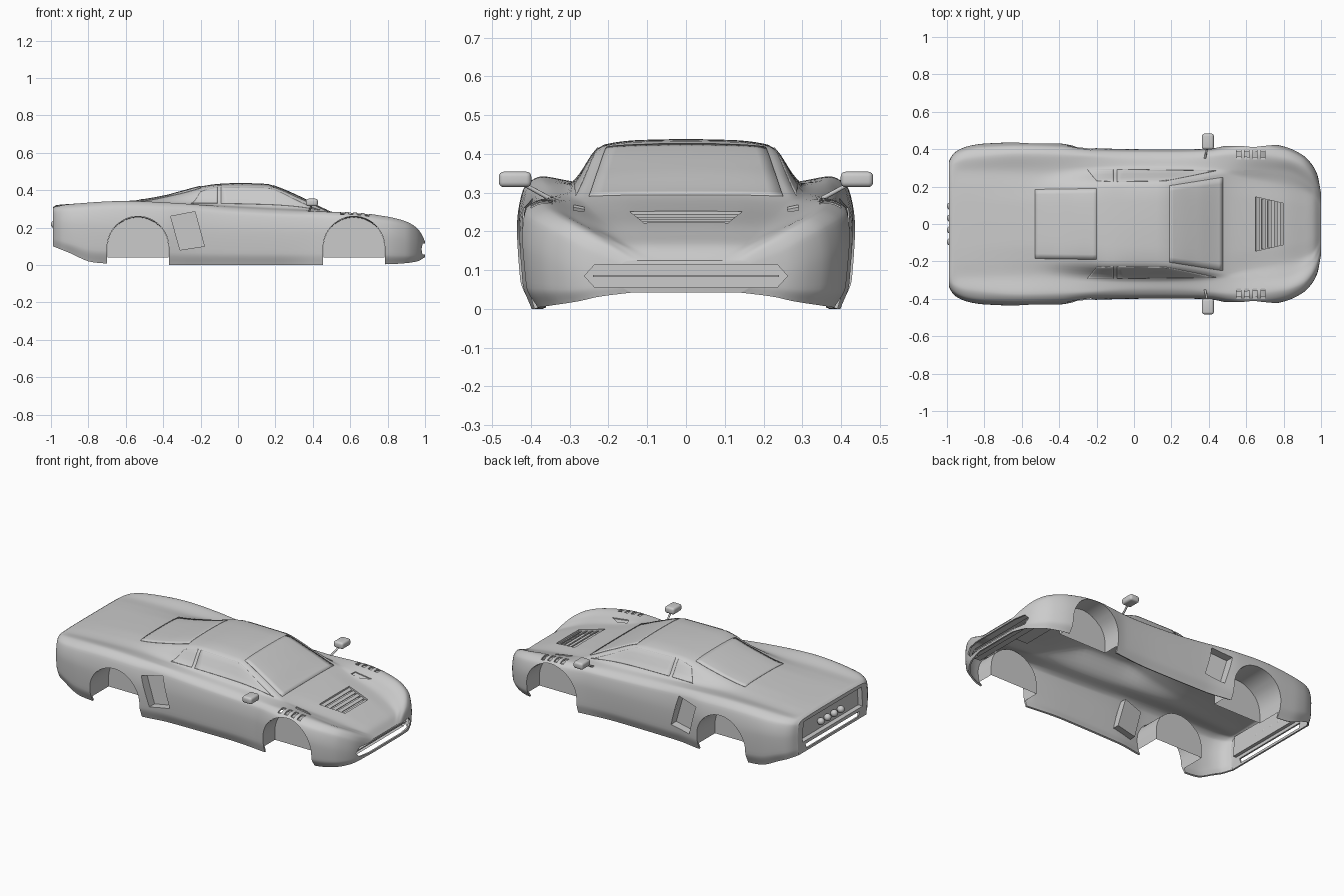
import bpy, bmesh, math
from mathutils import Vector, Matrix

if "Cube" in bpy.data.objects:
    bpy.data.objects.remove(bpy.data.objects["Cube"])

paint = bpy.data.materials.new("light_grey_paint")
paint.diffuse_color = (0.6, 0.6, 0.6, 1)
paint.use_nodes = True
paint.node_tree.nodes["Principled BSDF"].inputs["Base Color"].default_value = paint.diffuse_color


def pchip(ts, vs, t):
    """Smooth interpolation without overshoot."""
    n = len(ts)
    t = min(max(t, ts[0]), ts[-1])
    d = [(vs[i + 1] - vs[i]) / (ts[i + 1] - ts[i]) for i in range(n - 1)]

    def slope(i):
        if i == 0 or i == n - 1:
            return d[0] if i == 0 else d[-1]
        a, b = d[i - 1], d[i]
        return 0 if a * b <= 0 else 2 * a * b / (a + b)
    i = 0
    while i < n - 2 and t > ts[i + 1]:
        i += 1
    h = ts[i + 1] - ts[i]
    u = (t - ts[i]) / h
    return ((2*u**3 - 3*u*u + 1) * vs[i] + (u**3 - 2*u*u + u) * h * slope(i)
            + (3*u*u - 2*u**3) * vs[i + 1] + (u**3 - u*u) * h * slope(i + 1))


# Guide lines running along the car: (x, value)
G = dict(
    zc=[(-.99, .308), (-.97, .32), (-.9, .326), (-.7, .337), (-.53, .347), (-.4, .368), (-.3, .394), (-.2, .42),
        (-.1, .434), (0, .438), (.15, .434), (.22, .412), (.34, .36), (.49, .288), (.6, .262), (.7, .243),
        (.8, .223), (.9, .19), (.96, .165), (1, .125)],
    yr=[(-.99, .2), (-.53, .19), (-.1, .21), (.15, .215), (.34, .24), (.49, .262), (.6, .24), (.8, .2), (.95, .15), (1, .08)],
    zr=[(-.99, .307), (-.97, .318), (-.7, .332), (-.53, .339), (-.3, .38), (-.1, .424), (.15, .42), (.34, .35),
        (.49, .284), (.6, .256), (.8, .218), (.9, .187), (.96, .163), (1, .125)],
    yb=[(-.99, .28), (-.53, .275), (-.25, .3), (0, .305), (.3, .302), (.48, .294), (.8, .28), (.95, .2), (1, .12)],
    zb=[(-.99, .304), (-.97, .315), (-.53, .328), (-.25, .325), (0, .315), (.3, .301), (.48, .284), (.6, .267),
        (.8, .235), (.9, .205), (.96, .175), (1, .125)],
    yf=[(-.99, .31), (-.9, .345), (-.6, .372), (-.35, .365), (0, .352), (.3, .355), (.6, .37), (.8, .35),
        (.9, .315), (.97, .24), (1, .145)],
    zf=[(-.99, .298), (-.97, .312), (-.9, .325), (-.6, .342), (-.35, .332), (0, .304), (.3, .288), (.5, .284),
        (.6, .282), (.8, .258), (.9, .232), (.95, .203), (.98, .168), (1, .124)],
    w=[(-.99, .335), (-.97, .37), (-.94, .395), (-.88, .418), (-.8, .43), (-.6, .437), (-.4, .431), (-.3, .415),
       (-.2, .405), (0, .4), (.2, .398), (.4, .402), (.5, .42), (.6, .434), (.7, .432), (.8, .415), (.9, .37),
       (.95, .32), (.98, .265), (1, .17)],
    zw=[(-.99, .22), (-.6, .2), (0, .18), (.6, .17), (.9, .13), (1, .09)],
    yo=[(-.99, .325), (-.94, .375), (-.8, .4), (-.4, .4), (-.2, .375), (.2, .37), (.6, .4), (.8, .38), (.9, .34),
        (.95, .29), (.98, .235), (1, .14)],
    zo=[(-.99, .1), (-.9, .064), (-.78, .015), (-.7, .008), (-.36, 0), (.45, 0), (.8, .004), (.9, .01), (.96, .02), (1, .042)])
G = {k: tuple(zip(*v)) for k, v in G.items()}


def section(x):
    """Half cross-section (y, z) from roof centre to sill."""
    g = {k: pchip(v[0], v[1], x) for k, v in G.items()}
    zc, yr, zr, yf, zf, w, zw, yo, zo = (g[k] for k in "zc yr zr yf zf w zw yo zo".split())
    p = [(0, zc), (.55*yr, zc - .15*(zc - zr)), (yr, zr), (g["yb"], g["zb"]), (yf, zf),
         (yf + .75*(w - yf), zf - .25*(zf - zw)), (w, zw), (w - .2*(w - yo), zo + .35*(zw - zo)), (yo, zo)]
    full = [(-y, z) for y, z in p[:0:-1]] + p
    ts = [0]
    for a, b in zip(full, full[1:]):
        ts.append(ts[-1] + math.dist(a, b))
    ys, zs = zip(*full)
    out = []
    for i in range(8, 16):
        for s in range(6):
            t = ts[i] + (ts[i + 1] - ts[i]) * s / 6
            out.append((pchip(ts, ys, t), pchip(ts, zs, t)))
    return out + [p[-1]]


def top(x, y):
    """Height of the body above (x, y)."""
    s = section(x)
    for (y0, z0), (y1, z1) in zip(s, s[1:]):
        if y0 <= abs(y) <= y1:
            return z0 + (z1 - z0) * (abs(y) - y0) / max(y1 - y0, 1e-6)
    return s[36][1]


def side(x, z):
    """Half width of the body at (x, z)."""
    s = section(x)[::-1]
    for (y0, z0), (y1, z1) in zip(s, s[1:]):
        if z0 <= z <= z1:
            return y0 + (y1 - y0) * (z - z0) / max(z1 - z0, 1e-6)
    return s[0][0]


def finish(bm, name, angle=35):
    me = bpy.data.meshes.new(name)
    bm.to_mesh(me)
    bm.free()
    ob = bpy.data.objects.new(name, me)
    bpy.context.collection.objects.link(ob)
    me.materials.append(paint)
    smooth(ob, angle)
    return ob


def smooth(ob, angle=35):
    bpy.ops.object.select_all(action='DESELECT')
    ob.select_set(True)
    bpy.context.view_layer.objects.active = ob
    bpy.ops.object.shade_smooth_by_angle(angle=math.radians(angle))


def prism(bm, pts, d, a, b, lid=True):
    """Prism from outline pts between offsets a and b along d; lid closes the outer end."""
    d = Vector(d)
    A = [bm.verts.new(Vector(p) + d * a) for p in pts]
    B = [bm.verts.new(Vector(p) + d * b) for p in pts]
    n = len(pts)
    fs = [bm.faces.new((A[i], A[(i+1) % n], B[(i+1) % n], B[i])) for i in range(n)]
    fs.append(bm.faces.new(B))
    if lid:
        fs.append(bm.faces.new(A[::-1]))
    bmesh.ops.recalc_face_normals(bm, faces=fs)


# Body shell: lofted sections with flat nose and tail caps, open underneath
bm = bmesh.new()
rings = []
for i in range(81):
    x = .005 + .995 * math.sin(math.pi / 2 * (i / 40 - 1))
    s = section(x)
    rings.append([bm.verts.new((x, y, z)) for y, z in [(-y, z) for y, z in s[:0:-1]] + s])
for r, q in zip(rings, rings[1:]):
    for j in range(len(r) - 1):
        bm.faces.new((r[j], q[j], q[j + 1], r[j + 1]))
bm.faces.new(rings[0])
bm.faces.new(rings[-1][::-1])
bmesh.ops.recalc_face_normals(bm, faces=bm.faces[:])
bm.faces.ensure_lookup_table()
if max(bm.faces, key=lambda f: f.calc_center_median().z).normal.z < 0:
    bmesh.ops.reverse_faces(bm, faces=bm.faces[:])
body = finish(bm, "body_shell")

# Openings, collected in one cutter, with trays behind them
cut, trays, liners = bmesh.new(), bmesh.new(), bmesh.new()


def arch(cx, r, n=28):
    pts = [(cx + r*math.cos(math.pi*i/n), .095 + r*math.sin(math.pi*i/n)) for i in range(n + 1)]
    return pts


for sy in (1, -1):
    for cx, yin in ((-.535, .25), (.62, .295)):
        # wheel arch opening and its liner with inner wall
        a = arch(cx, .165)
        prism(cut, [(x, sy*.355, z) for x, z in a + [(cx - .165, -.05), (cx + .165, -.05)]], (0, sy, 0), 0, .2)
        line = [(cx + .164, .04)] + arch(cx, .164) + [(cx - .164, .04)]
        outer = [liners.verts.new((x, sy*(side(x, z) - .004), z)) for x, z in line]
        inner = [liners.verts.new((x, sy*yin, z - (.005 if z > .2 else 0))) for x, z in line]
        for i in range(len(line) - 1):
            liners.faces.new((outer[i], outer[i+1], inner[i+1], inner[i]))
        liners.faces.new(inner)
    # side intake
    p = [(x, sy*side(x, z), z) for x, z in ((-.36, .26), (-.23, .285), (-.18, .1), (-.31, .08))]
    prism(cut, p, (0, -sy, 0), -.06, .03)
    prism(trays, p, (0, -sy, 0), .004, .05, False)
    # fender louvres and small bonnet scoops
    for cx in (.56, .603, .646, .689):
        p = [(x, y*sy, top(x, y)) for x, y in ((cx-.011, .345), (cx+.011, .345), (cx+.011, .4), (cx-.011, .4))]
        prism(cut, p, (0, 0, -1), -.02, .006)
    p = [(x, y*sy, top(x, y)) for x, y in ((.58, .262), (.65, .262), (.7, .29), (.59, .29))]
    prism(cut, p, (0, 0, -1), -.02, .006)

# Bonnet vent
p = [(x, y, top(x, y)) for x, y in ((.65, .145), (.65, -.145), (.8, -.11), (.8, .11))]
prism(cut, p, (0, 0, -1), -.03, .02)
prism(trays, p, (0, 0, -1), .004, .028, False)
# Nose grille
p = [(1, y, z) for y, z in ((-.235, .055), (.235, .055), (.262, .085), (.235, .115), (-.235, .115), (-.262, .085))]
prism(cut, p, (-1, 0, 0), -.05, .075)
prism(trays, p, (-1, 0, 0), .045, .085, False)
# Tail recess and lower slot
p = [(-.99, y, z) for y, z in ((-.29, .165), (.29, .165), (.28, .285), (-.28, .285))]
prism(cut, p, (1, 0, 0), -.05, .025)
prism(trays, p, (1, 0, 0), .004, .03, False)
p = [(-.99, y, z) for y, z in ((-.25, .115), (.25, .115), (.26, .145), (-.26, .145))]
prism(cut, p, (1, 0, 0), -.05, .03)

cutter = finish(cut, "opening_cutter")
cutter.hide_render = True
finish(trays, "vent_trays", 30)
bmesh.ops.recalc_face_normals(liners, faces=liners.faces[:])
finish(liners, "wheel_well_liners", 30)

sol = body.modifiers.new("thickness", 'SOLIDIFY')
sol.thickness, sol.offset = .01, -1
boo = body.modifiers.new("openings", 'BOOLEAN')
boo.object, boo.operation, boo.solver = cutter, 'DIFFERENCE', 'EXACT'
boo.use_self = True
dg = bpy.context.evaluated_depsgraph_get()
me = bpy.data.meshes.new_from_object(body.evaluated_get(dg))
body.modifiers.clear()
body.data = me
bpy.data.objects.remove(cutter)
smooth(body, 30)


# Thin panels that follow the body: glass and engine cover
def panel(name, quads, n=14):
    bm = bmesh.new()
    for a, b, c, d in quads:
        a, b, c, d = map(Vector, (a, b, c, d))
        grid = []
        for i in range(n + 1):
            l, r = a.lerp(b, i / n), d.lerp(c, i / n)
            row = [l.lerp(r, j / n) for j in range(n + 1)]
            grid.append([bm.verts.new((q.x, q.y, top(q.x, q.y) + .003)) for q in row])
        for i in range(n):
            for j in range(n):
                bm.faces.new((grid[i][j], grid[i+1][j], grid[i+1][j+1], grid[i][j+1]))
    for f in bm.faces:
        f.normal_update()
        if f.normal.z < 0:
            f.normal_flip()
    ob = finish(bm, name)
    m = ob.modifiers.new("thickness", 'SOLIDIFY')
    m.thickness, m.offset = .005, -1


panel("windscreen", [((.19, -.205), (.475, -.25), (.475, .25), (.19, .205))])
panel("engine_cover", [((-.53, -.185), (-.2, -.19), (-.2, .19), (-.53, .185))])
panel("side_windows", [[(x, s*y) for x, y in q] for s in (1, -1) for q in (
    ((-.2, .232), (-.11, .228), (-.11, .292), (-.25, .292)),
    ((-.09, .228), (.17, .232), (.44, .286), (-.09, .292)))])

# Slats in the bonnet vent and bar in the grille
bm = bmesh.new()
for i in range(5):
    x = .66 + .0325 * i
    m = (Matrix.Translation((x, 0, top(x, 0) - .013)) @ Matrix.Rotation(math.radians(25), 4, 'Y')
         @ Matrix.Diagonal((.02, .285 - .07 * i / 4.5, .004, 1)))
    bmesh.ops.create_cube(bm, size=1, matrix=m)
finish(bm, "bonnet_vent_slats")
bm = bmesh.new()
bmesh.ops.create_cube(bm, size=1, matrix=Matrix.Translation((.945, 0, .085)) @ Matrix.Diagonal((.05, .48, .006, 1)))
finish(bm, "grille_bar")

# Round tail lamps
bm = bmesh.new()
for y in (-.096, -.032, .032, .096):
    bmesh.ops.create_uvsphere(bm, u_segments=20, v_segments=12, radius=.021, matrix=Matrix.Translation((-.979, y, .217)))
finish(bm, "tail_lamps")

# Door mirrors on stalks
bm, st = bmesh.new(), bmesh.new()
for s in (1, -1):
    bmesh.ops.create_cube(bm, size=1, matrix=Matrix.Translation((.395, s*.441, .334)) @ Matrix.Diagonal((.064, .084, .04, 1)))
    a, b = Vector((.38, s*.352, .285)), Vector((.395, s*.425, .325))
    m = Matrix.Translation((a + b) / 2) @ (b - a).to_track_quat('Z', 'Y').to_matrix().to_4x4()
    bmesh.ops.create_cone(st, cap_ends=True, segments=10, radius1=.006, radius2=.005, depth=(b - a).length, matrix=m)
bmesh.ops.bevel(bm, geom=bm.edges[:], offset=.013, segments=4, profile=.5, affect='EDGES')
finish(bm, "door_mirrors", 40)
finish(st, "mirror_stalks", 40)
